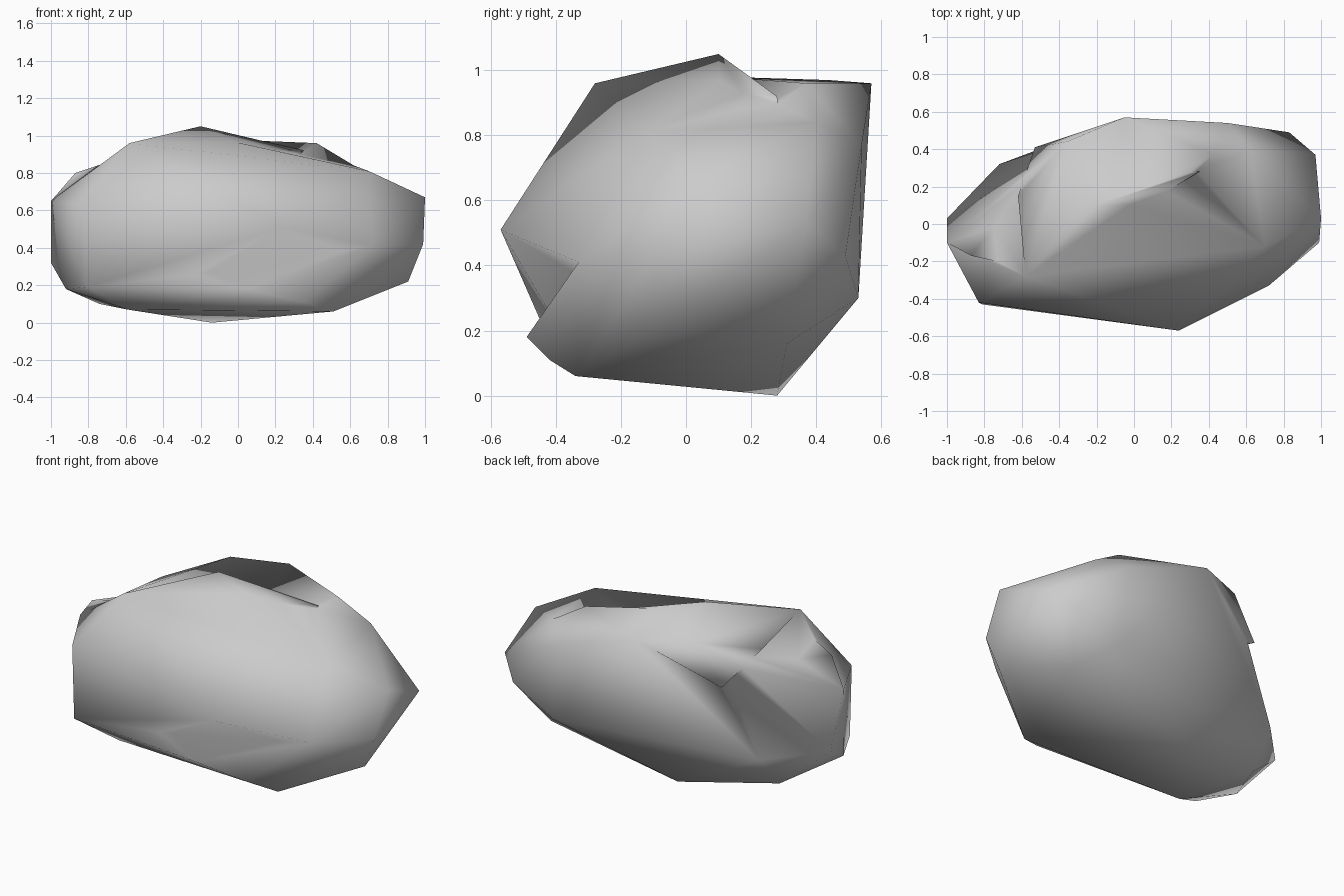
import bpy
import bmesh

cube = bpy.data.objects.get("Cube")
if cube:
    bpy.data.objects.remove(cube, do_unlink=True)

# Corner points of the boulder, in hundredths of a unit
peak = (-20, 10, 105)
front_ridge = (-58, -28, 96)
back_ridge = (-36, 44, 97)
saddle = (-8, 12, 98)
fold_end = (35, 28, 92)
back_rim = (-5, 57, 96)
rim_knob = (42, 37, 96)
right_shoulder = (62, 40, 84)
back_shoulder = (50, 54, 77)
brow = (24, -57, 51)
cheek = (-83, -42, 63)
left_tip = (-100, -10, 65)
left_foot = (-100, 3, 32)

crown = [front_ridge, back_ridge, saddle, back_rim, right_shoulder, back_shoulder,
         (70, -12, 81), brow, cheek]
right_end = [(100, 3, 67), (97, 37, 53), (83, 49, 43), (99, -10, 42), (72, -33, 41)]
left_end = [left_tip, left_foot, (-72, 32, 30), (-81, -43, 19)]
low_rim = [(53, 53, 30), (70, 31, 16), (91, -7, 22),
           (-14, 28, 0), (-59, -31, 7), (-92, -21, 18), (-74, 15, 10)]
lip = [(5, -49, 18), (35, -42, 11), (51, -34, 6)]
core = [(-20, 0, 70), (20, 30, 70)]


def hull(name, points):
    """Make a closed faceted stone around a group of corner points."""
    bm = bmesh.new()
    for point in points:
        bm.verts.new([c / 100 for c in point])
    result = bmesh.ops.convex_hull(bm, input=bm.verts)
    loose = {g for g in result["geom_interior"] + result["geom_unused"]
             if isinstance(g, bmesh.types.BMVert)}
    bmesh.ops.delete(bm, geom=list(loose), context="VERTS")
    bmesh.ops.recalc_face_normals(bm, faces=bm.faces)
    mesh = bpy.data.meshes.new(name)
    bm.to_mesh(mesh)
    bm.free()
    mesh.materials.append(stone)
    obj = bpy.data.objects.new(name, mesh)
    bpy.context.collection.objects.link(obj)
    return obj


# Stone colour
stone = bpy.data.materials.new("stone_grey")
stone.use_nodes = True
grey = (0.6, 0.6, 0.6, 1)
stone.diffuse_color = grey
stone.node_tree.nodes["Principled BSDF"].inputs["Base Color"].default_value = grey

# Overhanging main mass, then the masses that break its outline
boulder = hull("boulder", crown + right_end + left_end + low_rim)
masses = [
    hull("boulder_base", right_end + left_end + low_rim + lip),
    hull("crest", [peak, front_ridge, fold_end, (-25, 25, 85)] + core),
    hull("back_rim", [rim_knob, saddle, back_rim, right_shoulder, back_shoulder] + core),
    hull("left_overhang", [front_ridge, back_ridge, back_rim, saddle,
                           (-62, 15, 89), (-53, 41, 73)] + core),
    hull("left_knob", [(-87, -17, 80), (-60, -23, 89), left_tip, left_foot,
                       (-62, 15, 80)] + core),
]

# Join all masses into one skin
bpy.context.view_layer.objects.active = boulder
boulder.select_set(True)
for mass in masses:
    join = boulder.modifiers.new("join_mass", "BOOLEAN")
    join.operation = "UNION"
    join.solver = "EXACT"
    join.object = mass
    bpy.ops.object.modifier_apply(modifier=join.name)
    bpy.data.objects.remove(mass, do_unlink=True)

# Soft shading over the worn facets
bm = bmesh.new()
bm.from_mesh(boulder.data)
bmesh.ops.remove_doubles(bm, verts=bm.verts, dist=0.015)
bmesh.ops.triangulate(bm, faces=bm.faces)
bmesh.ops.recalc_face_normals(bm, faces=bm.faces)
for face in bm.faces:
    face.smooth = True
bm.to_mesh(boulder.data)
bm.free()
